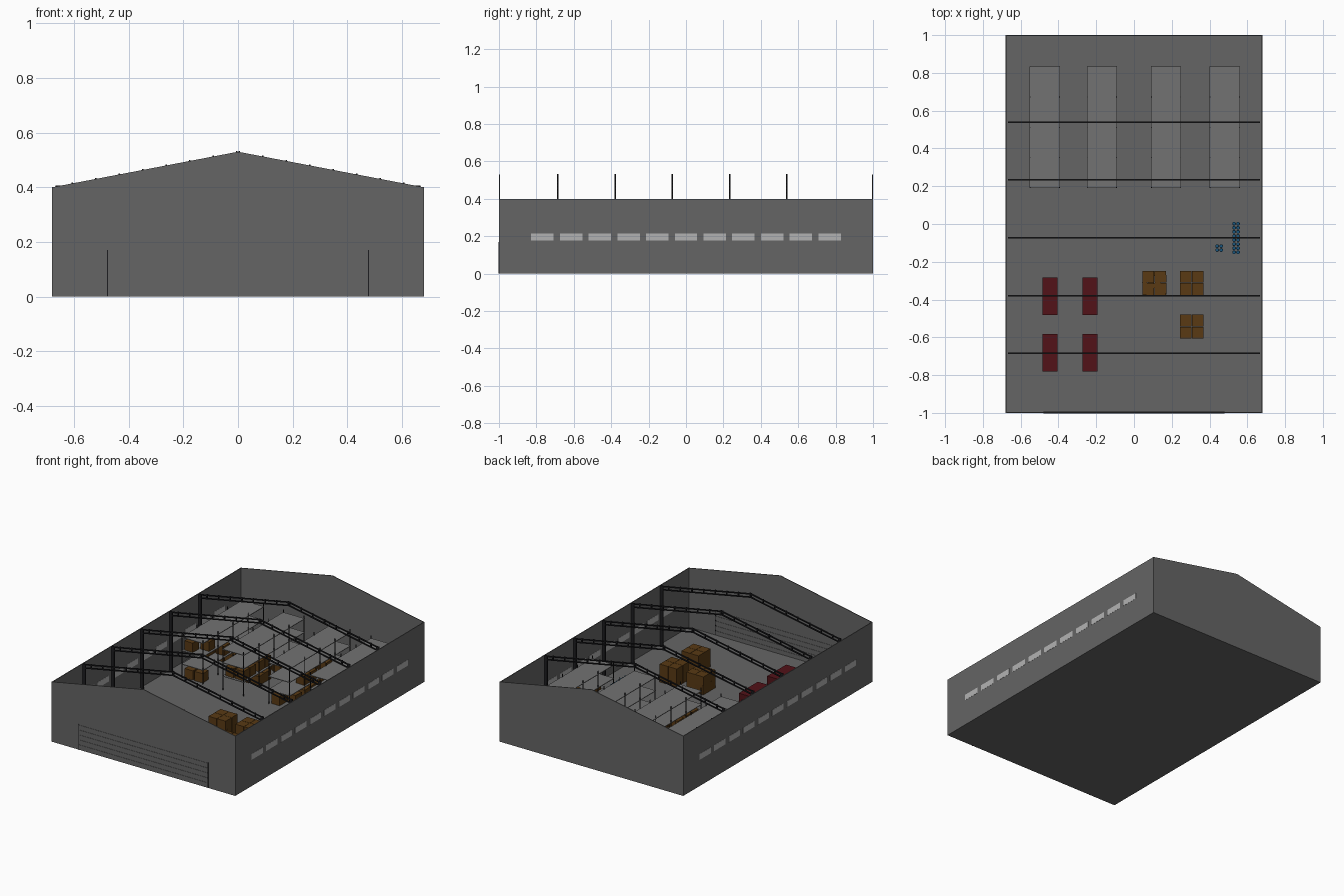
import bpy, bmesh, math, random
from mathutils import Matrix, Vector

if "Cube" in bpy.data.objects:
    bpy.data.objects.remove(bpy.data.objects["Cube"])

random.seed(4)
W, L, EAVE, RIDGE, T = 0.68, 1.0, 0.40, 0.53, 0.005


def material(name, rgb):
    m = bpy.data.materials.new(name)
    m.diffuse_color = (*rgb, 1)
    m.use_nodes = True
    m.node_tree.nodes["Principled BSDF"].inputs["Base Color"].default_value = m.diffuse_color
    return m


GREY = material("wall_grey", (0.13, 0.13, 0.13))
STEEL = material("dark_steel", (0.012, 0.012, 0.014))
GLASS = material("pale_glass", (0.45, 0.45, 0.45))
SHELF = material("shelf_grey", (0.17, 0.17, 0.17))
RED = material("dark_red", (0.085, 0.006, 0.009))
CARD = material("cardboard", (0.10, 0.042, 0.007))
BLUE = material("drum_blue", (0.01, 0.09, 0.2))


def finish(name, bm, mat):
    bmesh.ops.recalc_face_normals(bm, faces=bm.faces)
    me = bpy.data.meshes.new(name)
    bm.to_mesh(me)
    bm.free()
    me.materials.append(mat)
    ob = bpy.data.objects.new(name, me)
    bpy.context.collection.objects.link(ob)
    return ob


def box(bm, x0, x1, y0, y1, z0, z1, turn=0.0):
    c = Vector(((x0 + x1) / 2, (y0 + y1) / 2, (z0 + z1) / 2))
    m = (Matrix.Translation(c) @ Matrix.Rotation(turn, 4, 'Z')
         @ Matrix.Diagonal((x1 - x0, y1 - y0, z1 - z0, 1)))
    bmesh.ops.create_cube(bm, size=1, matrix=m)


def prism(bm, profile, y0, y1):
    """Extrude an (x, z) outline from y0 to y1."""
    f = bm.faces.new([bm.verts.new((x, y0, z)) for x, z in profile])
    new = bmesh.ops.extrude_face_region(bm, geom=[f])["geom"]
    vs = [v for v in new if isinstance(v, bmesh.types.BMVert)]
    bmesh.ops.translate(bm, verts=vs, vec=(0, y1 - y0, 0))


# Floor slab
bm = bmesh.new()
box(bm, -W, W, -L, L, 0, T)
finish("floor", bm, GREY)

# Gable end walls
gable = [(-W, 0), (W, 0), (W, EAVE), (0, RIDGE), (-W, EAVE)]
for name, y in (("front_wall", -L), ("back_wall", L - T)):
    bm = bmesh.new()
    prism(bm, gable, y, y + T)
    finish(name, bm, GREY)

# Side walls with a row of windows
for name, s in (("right", 1), ("left", -1)):
    a, b = sorted((s * W, s * (W - T)))
    bm = bmesh.new()
    box(bm, a, b, -L + T, L - T, T, EAVE)
    finish(name + "_wall", bm, GREY)
    bm = bmesh.new()
    for i in range(11):
        y = (i - 5) * 0.1535
        box(bm, a - 0.001, b + 0.001, y - 0.06, y + 0.06, 0.176, 0.215)
    finish(name + "_windows", bm, GLASS)

# Roller door slats, showing inside and outside, with side guides
bm = bmesh.new()
for i in range(5):
    z = 0.008 + i * 0.033
    box(bm, -0.476, 0.476, -L - 0.002, -L + T + 0.002, z, z + 0.026)
finish("front_door_slats", bm, GREY)
bm = bmesh.new()
for x in (-0.478, 0.478):
    box(bm, x - 0.002, x + 0.002, -L - 0.003, -L + T + 0.003, 0, 0.17)
finish("door_guides", bm, STEEL)

# Portal frames: columns plus sloping lattice rafters
XF = 0.668


def roof(x):
    return RIDGE - (RIDGE - EAVE) * abs(x) / W


for i in range(5):
    y = -0.685 + i * 0.306
    y0, y1 = y - 0.004, y + 0.004
    bm = bmesh.new()
    for s in (-1, 1):
        xs = sorted((s * XF, s * (XF - 0.02)))
        box(bm, *xs, y0, y1, T, roof(XF - 0.02))
        for top, bot in ((0.0, 0.007), (0.022, 0.029)):
            prism(bm, [(0, RIDGE - top), (s * XF, roof(XF) - top),
                       (s * XF, roof(XF) - bot), (0, RIDGE - bot)], y0, y1)
        for k in range(8):
            x = s * (0.005 + k * 0.086)
            box(bm, x - 0.003, x + 0.003, y0, y1, roof(x) - 0.027, roof(x) + 0.003)
    finish(f"roof_frame_{i + 1}", bm, STEEL)

# Storage racks: posts, shelves and stored cartons
RY0, RY1 = 0.19, 0.835
LEVELS = (0.10, 0.19, 0.28)
for n, x in enumerate((-0.472, -0.17, 0.17, 0.48)):
    posts, shelves, cartons = bmesh.new(), bmesh.new(), bmesh.new()
    for k in range(5):
        y = RY0 + 0.003 + k * (RY1 - RY0 - 0.006) / 4
        for px in (x - 0.077, x + 0.077):
            box(posts, px - 0.002, px + 0.002, y - 0.002, y + 0.002, T, 0.30)
    for z in LEVELS:
        box(shelves, x - 0.08, x + 0.08, RY0, RY1, z - 0.004, z)
    for z in (T, *LEVELS[:-1]):
        for k in range(4):
            if random.random() < (0.75 if z == T else 0.4):
                y = RY0 + 0.08 + k * 0.16
                for dx in (-0.036, 0.036):
                    for dy in (-0.034, 0.034):
                        if random.random() < 0.8:
                            box(cartons, x + dx - 0.031, x + dx + 0.031,
                                y + dy - 0.031, y + dy + 0.031, z, z + 0.062,
                                random.uniform(-0.06, 0.06))
    finish(f"rack_posts_{n + 1}", posts, STEEL)
    finish(f"rack_shelves_{n + 1}", shelves, SHELF)
    finish(f"rack_cartons_{n + 1}", cartons, CARD)

# Carton stacks on the open floor
for n, (x, y) in enumerate(((0.108, -0.312), (0.306, -0.312), (0.306, -0.543))):
    bm = bmesh.new()
    for layer in range(2):
        for dx in (-0.032, 0.032):
            for dy in (-0.032, 0.032):
                z = T + layer * 0.06
                box(bm, x + dx - 0.031, x + dx + 0.031, y + dy - 0.031,
                    y + dy + 0.031, z, z + 0.06,
                    random.uniform(-0.05, 0.05) if n == 0 else 0)
    finish(f"carton_stack_{n + 1}", bm, CARD)

# Red storage containers
n = 0
for x in (-0.445, -0.233):
    for y in (-0.382, -0.682):
        n += 1
        bm = bmesh.new()
        box(bm, x - 0.039, x + 0.039, y - 0.1, y + 0.1, T, 0.068)
        finish(f"red_container_{n}", bm, RED)

# Drums: a long double row and a small group
spots = [(x, -0.15 + k * 0.0217) for x in (0.53, 0.551) for k in range(8)]
spots += [(x, y) for x in (0.44, 0.462) for y in (-0.138, -0.117)]
bm = bmesh.new()
for x, y in spots:
    for r, z0, z1 in ((0.009, T, 0.033), (0.0098, 0.013, 0.015), (0.0098, 0.023, 0.025)):
        bmesh.ops.create_cone(bm, cap_ends=True, segments=12, radius1=r, radius2=r,
                              depth=z1 - z0,
                              matrix=Matrix.Translation((x, y, (z0 + z1) / 2)))
finish("drums", bm, BLUE)
